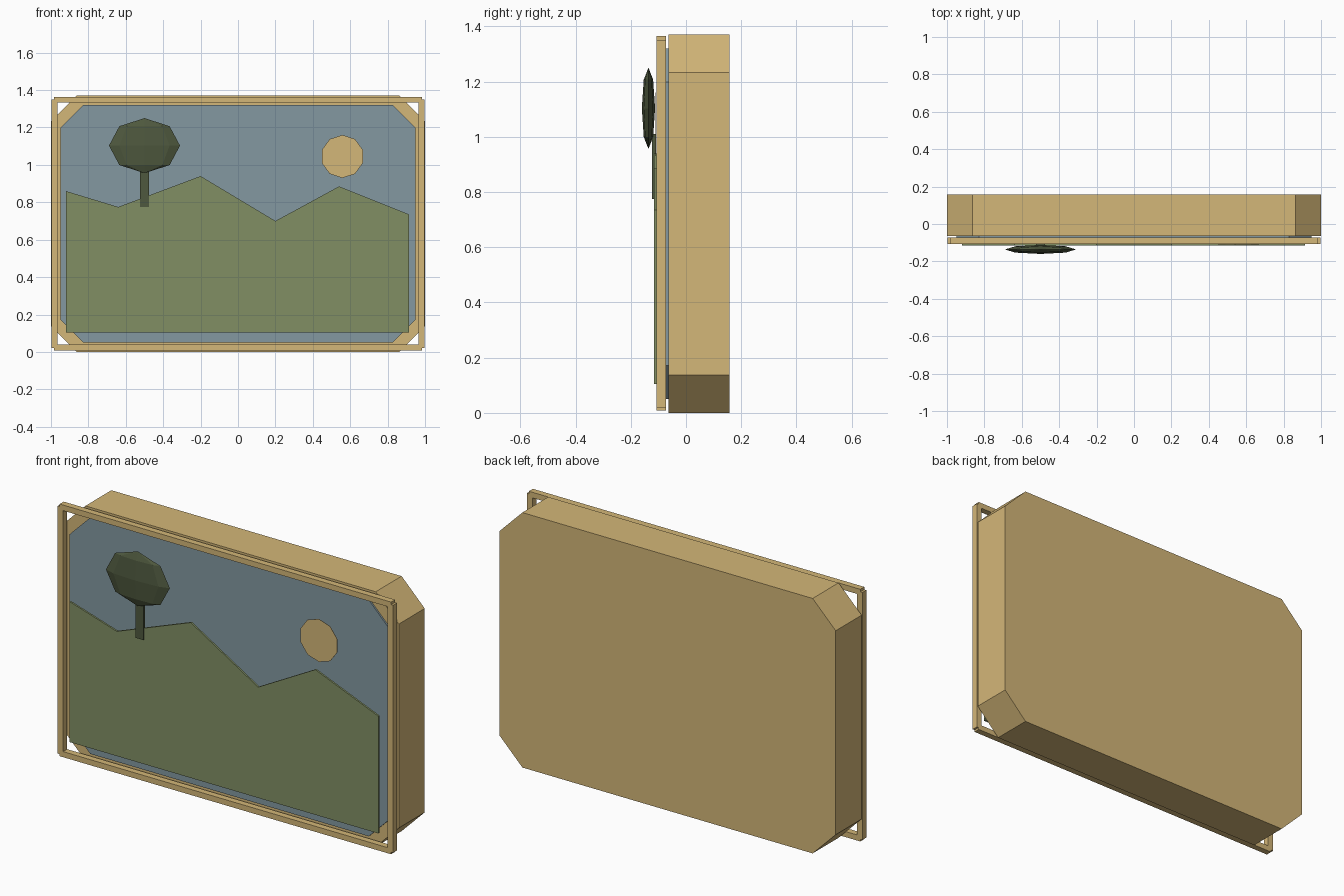
import bpy
import bmesh
from math import sin, cos, pi

cube = bpy.data.objects.get("Cube")
if cube:
    bpy.data.objects.remove(cube, do_unlink=True)


def material(name, rgb):
    """Flat material from 8-bit display values, stored as linear."""
    linear = [((c / 255 + 0.055) / 1.055) ** 2.4 for c in rgb] + [1]
    mat = bpy.data.materials.new(name)
    mat.use_nodes = True
    mat.diffuse_color = linear
    bsdf = next(n for n in mat.node_tree.nodes if n.type == 'BSDF_PRINCIPLED')
    bsdf.inputs["Base Color"].default_value = linear
    return mat


TAN = material("warm_tan", (212, 183, 120))
BLUE = material("dusty_blue", (131, 152, 161))
GREEN = material("meadow_green", (129, 143, 100))
DARK = material("dark_green", (78, 88, 62))


def finish(name, bm, mat):
    bmesh.ops.recalc_face_normals(bm, faces=bm.faces)
    mesh = bpy.data.meshes.new(name)
    bm.to_mesh(mesh)
    bm.free()
    mesh.materials.append(mat)
    obj = bpy.data.objects.new(name, mesh)
    bpy.context.collection.objects.link(obj)
    return obj


def plate(name, outline, front, back, mat):
    """Extrude an x-z outline from the front depth to the back depth."""
    bm = bmesh.new()
    face = bm.faces.new([bm.verts.new((x, front, z)) for x, z in outline])
    result = bmesh.ops.extrude_face_region(bm, geom=[face], use_keep_orig=True)
    verts = [v for v in result["geom"] if isinstance(v, bmesh.types.BMVert)]
    bmesh.ops.translate(bm, verts=verts, vec=(0, back - front, 0))
    return finish(name, bm, mat)


def clipped_rectangle(half, low, high, cut):
    return [(-half + cut, low), (half - cut, low), (half, low + cut),
            (half, high - cut), (half - cut, high), (-half + cut, high),
            (-half, high - cut), (-half, low + cut)]


def rectangle(left, right, low, high):
    return [(left, low), (right, low), (right, high), (left, high)]


# Thick body and the sky panel on its front
plate("body", clipped_rectangle(1, 0, 1.37, 0.137), -0.063, 0.157, TAN)
plate("sky_panel", clipped_rectangle(0.95, 0.05, 1.32, 0.122), -0.072, -0.063, BLUE)

# Open frame standing in front of the body
for side, name in ((-1, "right"), (1, "left")):
    x = side * 0.981
    plate("frame_" + name, rectangle(x - 0.016, x + 0.016, 0.02, 1.35), -0.107, -0.073, TAN)
for z, name in ((0.024, "bottom"), (1.349, "top")):
    plate("frame_" + name, rectangle(-0.985, 0.985, z - 0.015, z + 0.015), -0.107, -0.073, TAN)

# Hills with a jagged skyline
skyline = [(0.915, 0.735), (0.54, 0.885), (0.2, 0.7), (-0.2, 0.94), (-0.64, 0.775), (-0.92, 0.86)]
plate("hills", [(-0.92, 0.105), (0.915, 0.105)] + skyline, -0.115, -0.105, GREEN)

# Sun disc
disc = [(0.558 + 0.115 * sin(i * pi / 5), 1.045 + 0.115 * cos(i * pi / 5)) for i in range(10)]
plate("sun", disc, -0.111, -0.109, TAN)

# Tree
plate("tree_trunk", rectangle(-0.523, -0.477, 0.775, 1.01), -0.123, -0.108, DARK)
crown = bmesh.new()
bmesh.ops.create_uvsphere(crown, u_segments=8, v_segments=4, radius=1)
bmesh.ops.scale(crown, verts=crown.verts, vec=(0.19, 0.024, 0.147))
bmesh.ops.translate(crown, verts=crown.verts, vec=(-0.5, -0.136, 1.103))
finish("tree_crown", crown, DARK)
